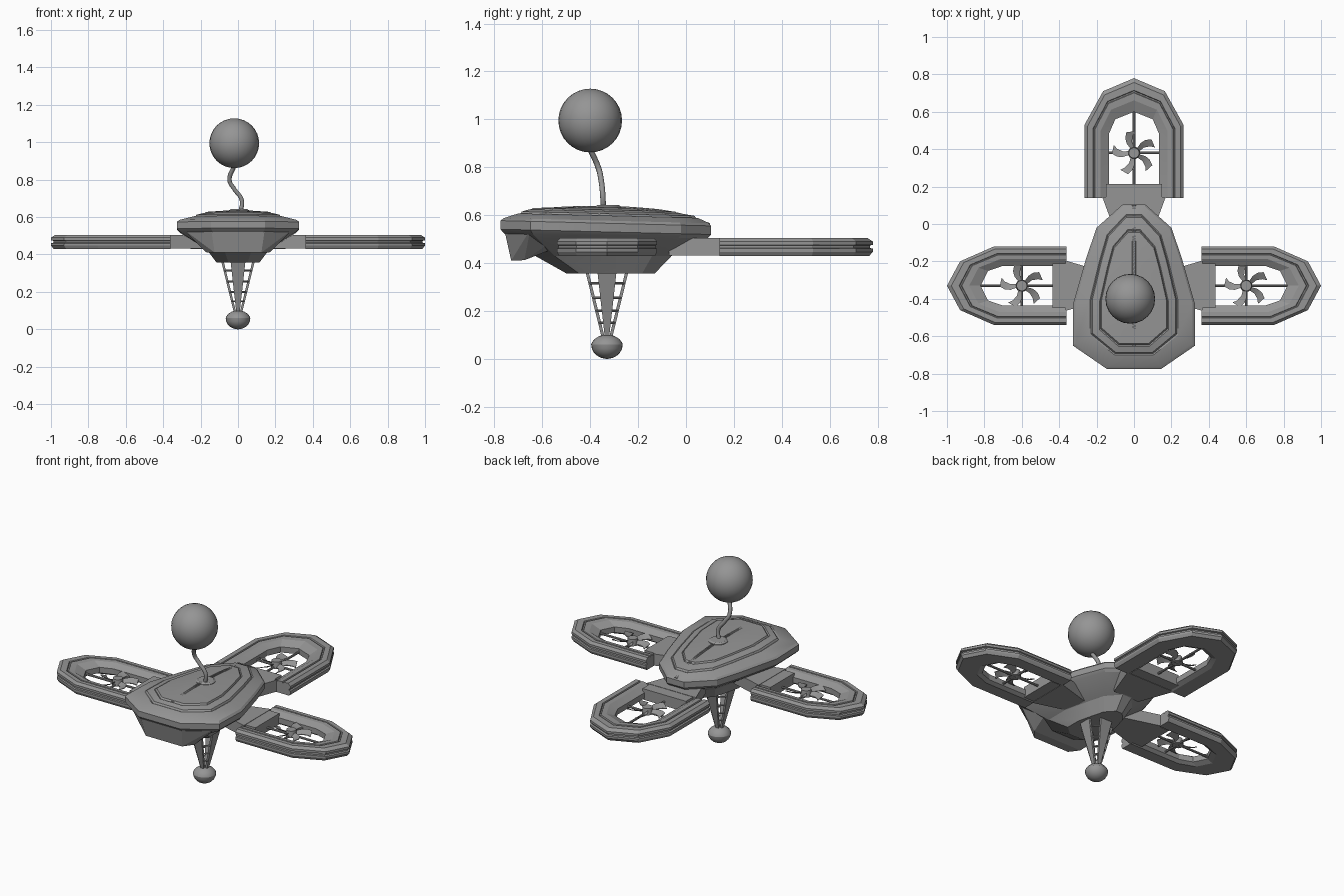
import bpy, bmesh, math
from mathutils import Vector, Matrix

cube = bpy.data.objects.get("Cube")
if cube:
    bpy.data.objects.remove(cube)

grey = bpy.data.materials.new("matte_grey")
grey.use_nodes = True
tone = (0.3, 0.3, 0.3, 1)
grey.diffuse_color = tone
grey.node_tree.nodes["Principled BSDF"].inputs["Base Color"].default_value = tone

CENTRE_Y = -0.33


def finish(name, bm, angle=30):
    """Turn a bmesh into a named object, smooth below the given angle."""
    bmesh.ops.recalc_face_normals(bm, faces=bm.faces)
    mesh = bpy.data.meshes.new(name)
    bm.to_mesh(mesh)
    bm.free()
    mesh.materials.append(grey)
    ob = bpy.data.objects.new(name, mesh)
    bpy.context.scene.collection.objects.link(ob)
    bpy.ops.object.select_all(action='DESELECT')
    ob.select_set(True)
    bpy.context.view_layer.objects.active = ob
    bpy.ops.object.shade_smooth_by_angle(angle=math.radians(angle))
    return ob


def loft(bm, rings, closed=True):
    """Skin a list of equal-length rings and cap both ends."""
    loops = [[bm.verts.new(p) for p in ring] for ring in rings]
    n = len(loops[0])
    for a, b in zip(loops, loops[1:]):
        for i in range(n):
            j = (i + 1) % n
            bm.faces.new((a[i], a[j], b[j], b[i]))
    bm.faces.new(loops[0])
    bm.faces.new(loops[-1])


def hull(bm, points):
    verts = [bm.verts.new(p) for p in points]
    bmesh.ops.convex_hull(bm, input=verts)


def rod(bm, a, b, radius, sides=8):
    a, b = Vector(a), Vector(b)
    turn = (b - a).to_track_quat('Z', 'Y').to_matrix().to_4x4()
    bmesh.ops.create_cone(bm, cap_ends=True, segments=sides, radius1=radius, radius2=radius,
                          depth=(b - a).length, matrix=Matrix.Translation((a + b) / 2) @ turn)


def lathe(name, profile, x, y, sides=24):
    bm = bmesh.new()
    loft(bm, [[(x + r * math.cos(k * math.tau / sides), y + r * math.sin(k * math.tau / sides), z)
               for k in range(sides)] for r, z in profile])
    return finish(name, bm)


def tube(name, points, radius, resolution):
    curve = bpy.data.curves.new(name, 'CURVE')
    curve.dimensions = '3D'
    curve.bevel_depth = radius
    curve.bevel_resolution = resolution
    curve.use_fill_caps = True
    spline = curve.splines.new('BEZIER')
    spline.bezier_points.add(len(points) - 1)
    for bp, p in zip(spline.bezier_points, points):
        bp.co = p
        bp.handle_left_type = bp.handle_right_type = 'AUTO'
    curve.materials.append(grey)
    ob = bpy.data.objects.new(name, curve)
    bpy.context.scene.collection.objects.link(ob)


# Saucer body: one teardrop outline stacked at many heights
half = [(0.06, 0.105), (0.2, -0.02), (0.255, -0.18), (0.327, -0.43), (0.327, -0.65), (0.145, -0.775)]
outline = half + [(-x, y) for x, y in reversed(half)]
# each layer: height, width factor, front y, back y
layers = [(0.357, 0.35, -0.50, -0.13), (0.43, 0.52, -0.63, -0.06), (0.513, 0.95, -0.76, 0.09),
          (0.53, 1, -0.775, 0.105), (0.566, 1, -0.775, 0.105), (0.577, 0.96, -0.76, 0.095),
          (0.598, 0.72, -0.70, 0.05), (0.595, 0.70, -0.693, 0.043), (0.606, 0.68, -0.686, 0.036),
          (0.616, 0.56, -0.655, -0.03), (0.612, 0.545, -0.648, -0.037), (0.622, 0.53, -0.64, -0.045),
          (0.632, 0.22, -0.46, -0.2)]
rings = []
for z, f, y0, y1 in layers:
    ring = []
    for x, y in outline:
        ny = y0 + (y + 0.775) / 0.88 * (y1 - y0)
        tilt = 0.025 * (ny - CENTRE_Y) if z > 0.5 else 0
        ring.append((x * f, ny, z - tilt))
    rings.append(ring)
bm = bmesh.new()
loft(bm, rings)
finish("saucer_body", bm, 20)

# Chin box under the front rim
bm = bmesh.new()
hull(bm, [(s * x, y, z) for s in (-1, 1) for x, y, z in
          [(0.145, -0.76, 0.545), (0.3, -0.65, 0.54), (0.29, -0.5, 0.53),
           (0.125, -0.73, 0.41), (0.17, -0.675, 0.412), (0.2, -0.5, 0.48)]])
finish("chin_box", bm, 15)

# Raised seams on the top: centre spine and two side seams
for s in (-1, 1):
    tube("spine_seam", [(s * 0.006, y, z) for y, z in
                        [(0.1, 0.563), (-0.03, 0.606), (-0.2, 0.629), (-0.46, 0.634), (-0.65, 0.622)]], 0.004, 1)
    tube("side_seam", [(s * 0.212, -0.36, 0.603), (s * 0.212, -0.54, 0.607)], 0.004, 1)

# Rotor pods: horseshoe ring, bridge plate, arm, struts and fan
outer = [(0.14, 0.265), (0.53, 0.265), (0.71, 0.165), (0.78, 0)]
inner = [(0.14, 0.135), (0.48, 0.135), (0.56, 0.1), (0.60, 0)]
# cross-section: fraction from outer to inner edge, height
section = [(0.08, 0.43), (0, 0.447), (0, 0.46), (0.07, 0.463), (0.07, 0.473), (0, 0.476), (0, 0.49),
           (0.13, 0.505), (0.36, 0.505), (0.38, 0.498), (0.42, 0.498), (0.44, 0.505), (0.66, 0.503),
           (1, 0.48), (1, 0.445), (0.8, 0.43)]


def mirror_path(path):
    return path + [(u, -v) for u, v in reversed(path[:-1])]


def pod(label, direction, origin, shift, widen):
    out = Vector(direction)
    side = Vector((-out.y, out.x, 0))

    def at(u, v, z):
        return Vector(origin) + out * (u + shift) + side * v * widen + Vector((0, 0, z))

    bm = bmesh.new()
    loft(bm, [[at(uo + (ui - uo) * t, vo + (vi - vo) * t, z) for t, z in section]
              for (uo, vo), (ui, vi) in zip(mirror_path(outer), mirror_path(inner))])
    finish(label + "_rotor_ring", bm, 15)

    bm = bmesh.new()
    hull(bm, [at(u, s * 0.15, z) for s in (-1, 1)
              for u, z in [(0.14, 0.434), (0.14, 0.502), (0.215, 0.434), (0.215, 0.502)]])
    finish(label + "_bridge_plate", bm, 15)

    bm = bmesh.new()
    hull(bm, [at(u, s * w, z) for s in (-1, 1) for z in (0.432, 0.504)
              for u, w in [(0.145, 0.17), (0.06, 0.12), (-0.07, 0.09)]])
    finish(label + "_arm", bm, 15)

    bm = bmesh.new()
    rod(bm, at(0.2, 0, 0.458), at(0.62, 0, 0.458), 0.007)
    rod(bm, at(0.38, -0.15, 0.458), at(0.38, 0.15, 0.458), 0.007)
    finish(label + "_fan_struts", bm)

    # fan: hub and five pitched sickle blades
    hub = at(0.38, 0, 0.472)
    bm = bmesh.new()
    bmesh.ops.create_cone(bm, cap_ends=True, segments=16, radius1=0.033, radius2=0.028,
                          depth=0.04, matrix=Matrix.Translation(hub))
    lead = [(0.02, 0.008), (0.06, 0.022), (0.09, 0.02), (0.118, 0.004)]
    trail = [(0.02, -0.01), (0.06, -0.008), (0.09, -0.022), (0.108, -0.042)]
    for k in range(5):
        spin = Matrix.Translation(hub) @ Matrix.Rotation(math.radians(108 + 72 * k), 4, 'Z')
        loft(bm, [[spin @ Vector((a[0], a[1], 0.008 + h)), spin @ Vector((b[0], b[1], -0.01 + h)),
                   spin @ Vector((b[0], b[1], -0.014 + h)), spin @ Vector((a[0], a[1], 0.004 + h))]
                  for a, b, h in zip(lead, trail, (0, 0.002, 0.003, 0.003))])
    finish(label + "_fan", bm)


pod("back", (0, 1, 0), (0, 0, 0), 0, 1)
pod("left", (1, 0, 0), (0, CENTRE_Y, 0), 0.22, 0.79)
pod("right", (-1, 0, 0), (0, CENTRE_Y, 0), 0.22, 0.79)

# Balloon ball on a wavy stem
lathe("stem_collar", [(0.055, 0.62), (0.055, 0.635), (0.045, 0.642), (0.02, 0.642)], 0.005, -0.325)
tube("wavy_stem", [(0.012, -0.345, 0.62), (0.02, -0.348, 0.69), (-0.02, -0.355, 0.75),
                   (-0.045, -0.365, 0.795), (-0.02, -0.4, 0.875)], 0.012, 2)
bm = bmesh.new()
bmesh.ops.create_uvsphere(bm, u_segments=24, v_segments=16, radius=0.133,
                          matrix=Matrix.Translation((-0.02, -0.4, 0.995)))
finish("balloon_ball", bm, 40)

# Tapered lattice leg: four plates joined by rungs
bm = bmesh.new()
top_z, low_z = 0.365, 0.08


def leg_spot(turn, z, depth, width):
    """Point on a plate; plates lean in toward the foot."""
    t = (z - low_z) / (top_z - low_z)
    return (Matrix.Translation((0, CENTRE_Y, 0)) @ Matrix.Rotation(turn, 4, 'Z')
            @ Vector((0.02 + 0.07 * t - depth, width * (0.008 + 0.032 * t), z)))


for k in range(4):
    turn = k * math.pi / 2
    hull(bm, [leg_spot(turn, z, d, w) for z in (low_z, top_z) for d in (0, 0.013) for w in (-1, 1)])
    for z in (0.15, 0.2, 0.255, 0.315):
        rod(bm, leg_spot(turn, z, 0.007, 0.9), leg_spot(turn + math.pi / 2, z, 0.007, -0.9), 0.005, 6)
finish("lattice_leg", bm, 20)

# Rounded foot
bowl = [(0.066 * math.cos(a), 0.06 + 0.06 * math.sin(a)) for a in
        [math.radians(d) for d in range(-85, 1, 17)]]
dome = [(0.062, 0.07), (0.05, 0.084), (0.032, 0.095), (0.012, 0.1)]
lathe("round_foot", bowl + dome, 0, CENTRE_Y)
